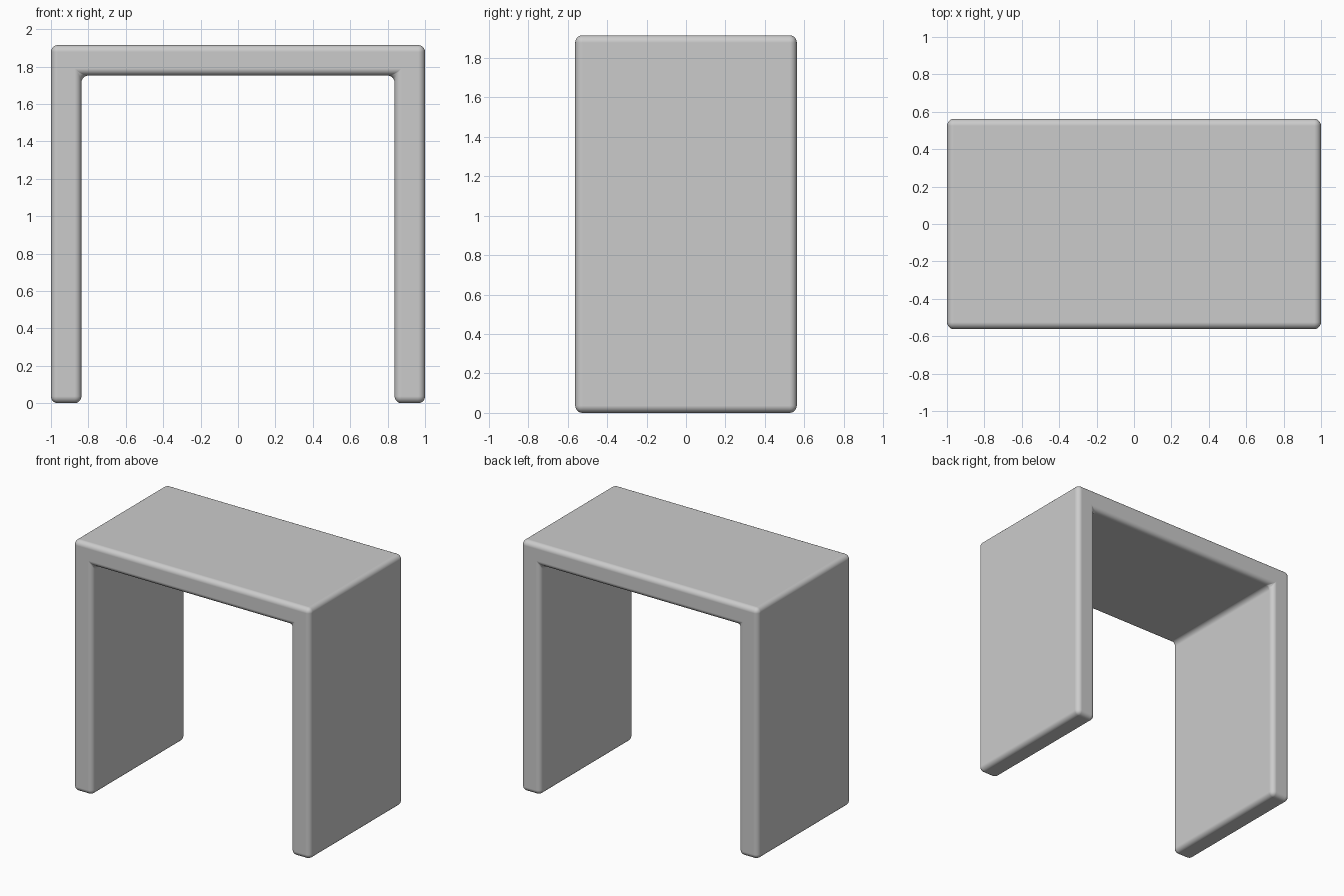
import bpy
import bmesh

if "Cube" in bpy.data.objects:
    bpy.data.objects.remove(bpy.data.objects["Cube"])

W, D, H = 1.0, 0.562, 1.915      # half width, half depth, height
T = 0.163                        # panel thickness
R = 0.037                        # edge rounding radius

# Arch-shaped front profile of the stool
half = [(W, 0), (W, H)]
inner = [(W - T, H - T), (W - T, 0)]
right = [(W - T, 0), (W, 0), (W, H)]
profile = right + [(-W, H), (-W, 0), (-(W - T), 0), (-(W - T), H - T), (W - T, H - T)]

# Extrude the profile along the depth
bm = bmesh.new()
face = bm.faces.new([bm.verts.new((x, -D, z)) for x, z in profile])
ext = bmesh.ops.extrude_face_region(bm, geom=[face])
moved = [g for g in ext["geom"] if isinstance(g, bmesh.types.BMVert)]
bmesh.ops.translate(bm, verts=moved, vec=(0, 2 * D, 0))
bmesh.ops.recalc_face_normals(bm, faces=bm.faces)

mesh = bpy.data.meshes.new("stool_frame")
bm.to_mesh(mesh)
bm.free()
stool = bpy.data.objects.new("stool_frame", mesh)
bpy.context.collection.objects.link(stool)

# Round every edge, including the inner corners
bevel = stool.modifiers.new("rounded_edges", "BEVEL")
bevel.width = R
bevel.segments = 5
bevel.limit_method = "ANGLE"
bevel.harden_normals = True

# Smooth shading with flat panels
bpy.context.view_layer.objects.active = stool
stool.select_set(True)
bpy.ops.object.shade_smooth()
